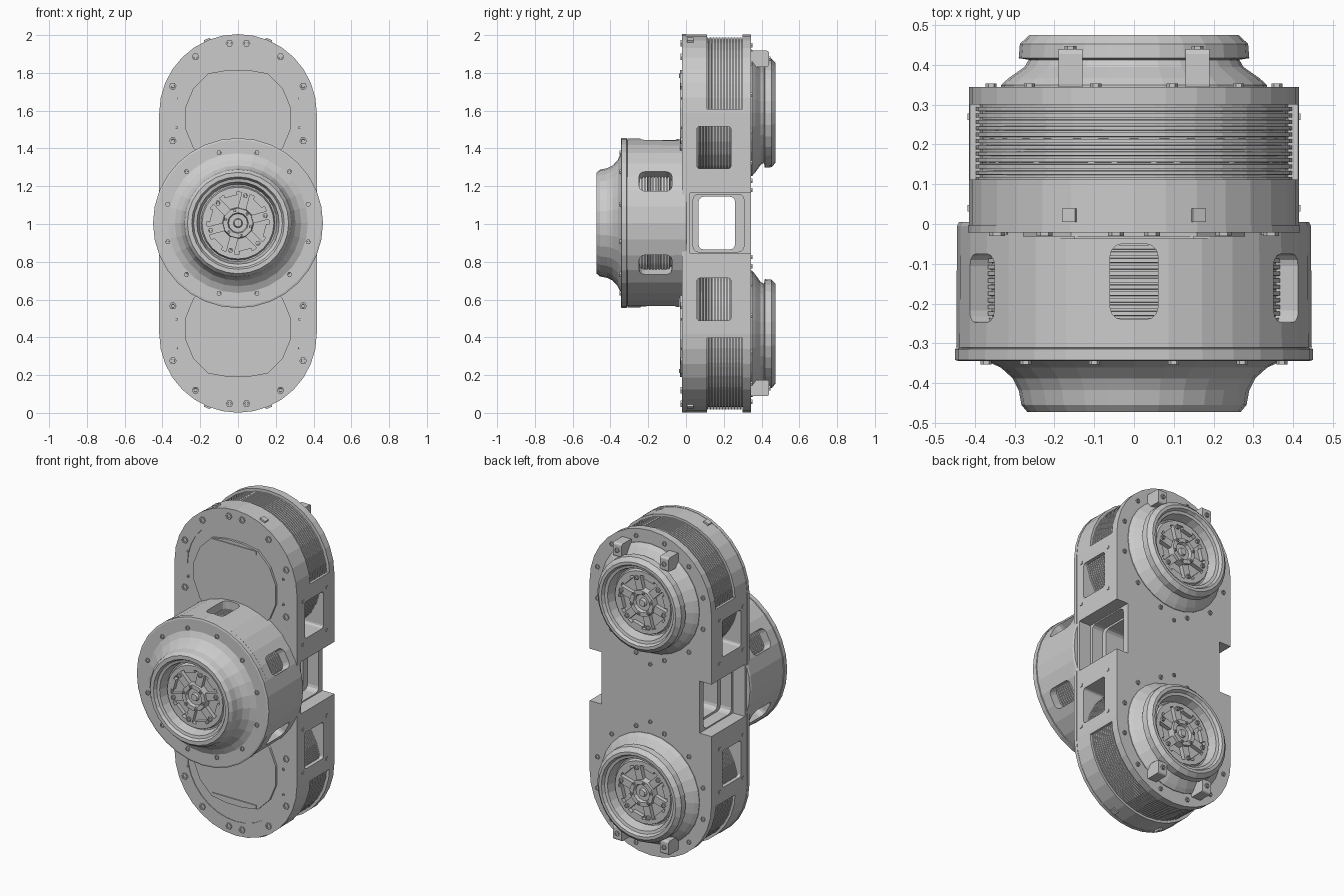
import bpy, bmesh
from math import sin, cos, pi, radians
from mathutils import Matrix

if "Cube" in bpy.data.objects:
    bpy.data.objects.remove(bpy.data.objects["Cube"])

TOP, BOT, R = 1.588, 0.418, 0.415      # end-circle heights and body radius


def finish(bm, name):
    bmesh.ops.remove_doubles(bm, verts=bm.verts, dist=1e-6)
    bmesh.ops.recalc_face_normals(bm, faces=bm.faces)
    me = bpy.data.meshes.new(name)
    bm.to_mesh(me)
    bm.free()
    ob = bpy.data.objects.new(name, me)
    bpy.context.collection.objects.link(ob)
    return ob


def lathe(name, prof, cz, cx=0, n=32, y0=0, s=1):
    """Spin a closed (radius, height) profile around a y axis through (cx, cz)."""
    bm = bmesh.new()
    rings = []
    for r, h in prof:
        y = y0 + s * h
        if r == 0:
            rings.append([bm.verts.new((cx, y, cz))])
        else:
            rings.append([bm.verts.new((cx + r * cos(2 * pi * i / n), y, cz + r * sin(2 * pi * i / n)))
                          for i in range(n)])
    for a, b in zip(rings, rings[1:]):
        for i in range(n):
            j = (i + 1) % n
            if len(a) == 1:
                bm.faces.new((a[0], b[i], b[j]))
            elif len(b) == 1:
                bm.faces.new((a[i], a[j], b[0]))
            else:
                bm.faces.new((a[i], a[j], b[j], b[i]))
    return finish(bm, name)


def prism(name, pts, y0, y1):
    """Extrude an (x, z) outline along y."""
    bm = bmesh.new()
    a = [bm.verts.new((x, y0, z)) for x, z in pts]
    b = [bm.verts.new((x, y1, z)) for x, z in pts]
    bm.faces.new(a)
    bm.faces.new(b)
    for i in range(len(pts)):
        j = (i + 1) % len(pts)
        bm.faces.new((a[i], a[j], b[j], b[i]))
    return finish(bm, name)


def box(name, size, loc, ang=0, bevel=0):
    """Box whose local x points along angle ang in the xz plane."""
    bm = bmesh.new()
    bmesh.ops.create_cube(bm, size=1)
    bmesh.ops.scale(bm, vec=size, verts=bm.verts)
    if bevel:
        edges = [e for e in bm.edges if abs(e.verts[0].co.x - e.verts[1].co.x) > 1e-4]
        bmesh.ops.bevel(bm, geom=edges, offset=bevel, segments=3, profile=0.5, affect='EDGES')
    bmesh.ops.transform(bm, matrix=Matrix.Translation(loc) @ Matrix.Rotation(-ang, 4, 'Y'), verts=bm.verts)
    return finish(bm, name)


def cut(ob, cutters):
    for c in cutters:
        c.hide_render = True
        m = ob.modifiers.new("cut", 'BOOLEAN')
        m.operation, m.solver, m.object = 'DIFFERENCE', 'EXACT', c
        bpy.context.view_layer.objects.active = ob
        bpy.ops.object.modifier_apply(modifier=m.name)
        bpy.data.objects.remove(c)


def arc(r, cz, a0, a1, n):
    return [(r * cos(radians(a0 + (a1 - a0) * i / n)), cz + r * sin(radians(a0 + (a1 - a0) * i / n)))
            for i in range(n + 1)]


def stadium(r):
    return arc(r, TOP, 0, 180, 16) + arc(r, BOT, 180, 360, 16)


def fins(y0, y1, r, n):
    """Profile of a core with circumferential cooling grooves."""
    prof, d = [(0, y0)], (y1 - y0) / n
    for i in range(n):
        y = y0 + i * d
        prof += [(r, y), (r, y + d * .6), (r - .012, y + d * .65), (r - .012, y + d * .95)]
    return prof + [(0, y1)]


def bolt(name, x, z, y, s, r=.02, h=.008):
    lathe(name, [(0, -.01), (r, -.01), (r, h), (r * .55, h), (r * .5, h * .3), (0, h * .3)], z, x, 6, y, s)


# Main body: long rounded housing with see-through waist, side windows and end bands
body = prism("main_housing", stadium(R), -.018, .345)
cuts = [box("waist_hole", (1.2, .195, .28), (0, .163, 1.005), bevel=.03)]
for sx in (1, -1):
    cuts.append(box("waist_notch", (.2, .4, .32), (sx * .435, .22, 1.005)))
    cuts.append(box("waist_step", (.16, .27, .305), (sx * .34, .172, 1.005), bevel=.03))
    for z in (1.405, .601):
        cuts.append(box("side_window", (.3, .18, .225), (sx * .385, .148, z), bevel=.015))
for cz, a in ((TOP, 0), (BOT, 180)):
    cuts.append(prism("band_cut", arc(.5, cz, a + 3, a + 177, 22) + arc(.388, cz, a + 177, a + 3, 22), .112, .3))
cut(body, cuts)

# Plate rims standing slightly proud of the housing
rim = prism("front_rim", stadium(R + .002), -.022, -.002)
cut(rim, [prism("rim_hole", stadium(.33), -.1, .1)])

for cz, up in ((TOP, 1), (BOT, -1)):
    # Finned inner cores seen in the windows and end bands
    lathe("inner_core", fins(.06, .3, .4, 15), cz)
    # Front cover disc, cut flat toward the outer end
    pts = [(x, min(z, 1.815)) for x, z in arc(.285, 1.56, 11.25, 348.75, 15)]
    prism("front_cover", [(x, z if up > 0 else 2.006 - z) for x, z in pts], -.032, 0)
    zz = lambda z: z if up > 0 else 2.006 - z
    box("cover_latch", (.3, .02, .022), (0, -.028, zz(1.785)))
    for sx in (1, -1):
        # Front plate bolts and small pins
        for x, z in ((.045, 1.957), (.225, 1.885), (.345, 1.73), (.345, 1.44)):
            bolt("front_bolt", sx * x, zz(z), -.022, -1)
        for z in (1.665, 1.51):
            bolt("front_pin", sx * .325, zz(z), -.018, -1, .008)
        # Rear lugs above and below the hubs
        box("rear_lug", (.06, .1, .085), (sx * .16, .39, zz(1.875)), bevel=.012)
        bolt("lug_bolt", sx * .16, zz(1.875), .44, 1, .015)
        # Screws on the side faces
        for y in (.04, .27):
            for z in (1.265, 1.53):
                box("side_screw", (.012, .016, .016), (sx * .413, y, zz(z)))
        # Bolts on the end faces
        box("end_bolt", (.025, .035, .035), (sx * .16, .022, cz + up * .38), radians(67) * up if sx > 0 else radians(113) * up)
    # Rear plate bolts
    for a in range(15, 360, 30):
        bolt("rear_bolt", .372 * cos(radians(a)), cz + .372 * sin(radians(a)), .345, 1, .014)
    bolt("rear_middle_bolt", 0, zz(1.18), .345, 1, .012)


def hub(name, cz, y0, s, outer):
    """Flared ring with a deep bore holding a spoked wheel."""
    lathe(name + "_ring", [(0, -.02)] + outer + [(.245, .13), (.235, .112), (.218, .108), (.205, .05), (0, .05)],
          cz, n=28, y0=y0, s=s)
    lathe(name + "_wheel_rim", [(.165, .04), (.165, .075), (.19, .075), (.2, .04)], cz, n=24, y0=y0, s=s)
    lathe(name + "_centre", [(0, .04), (.085, .04), (.08, .09), (.055, .09), (.05, .07), (.025, .07), (.02, .085), (0, .085)],
          cz, n=12, y0=y0, s=s)
    for i in range(6):
        a = i * pi / 3 + .26
        b = a + pi / 6
        box(name + "_spoke", (.1, .03, .045), (.125 * cos(a), y0 + s * .06, cz + .125 * sin(a)), a)
        box(name + "_tooth", (.03, .03, .07), (.16 * cos(b), y0 + s * .06, cz + .16 * sin(b)), b)
        bolt(name + "_bolt", .15 * cos(a), cz + .15 * sin(a), y0 + s * .078, s, .014)
        bolt(name + "_inner_bolt", .068 * cos(b), cz + .068 * sin(b), y0 + s * .09, s, .009)


rear = [(.335, -.02), (.335, .004), (.315, .022), (.275, .05), (.265, .068), (.29, .072), (.287, .108), (.263, .13)]
hub("upper_rear_hub", TOP, .345, 1, rear)
hub("lower_rear_hub", BOT, .345, 1, rear)

# Front drum with slots around its side and a finned core
MID = 1.005
drum = lathe("front_drum", [(0, .005), (.44, .005), (.445, -.005), (.447, -.31), (0, -.31)], MID, n=32)
cuts = []
for i in range(6):
    a = pi / 6 + i * pi / 3
    y0, y1 = (-.24, -.05) if i in (1, 4) else (-.248, -.075)
    cuts.append(box("drum_slot", (.16, y1 - y0, .12), (.44 * cos(a), (y0 + y1) / 2, MID + .44 * sin(a)), a, .03))
for sz in (1, -1):
    cuts.append(box("drum_relief", (.5, .1, .1), (0, .015, MID + sz * .45)))
cut(drum, cuts)
lathe("drum_core", fins(-.28, -.03, .395, 15), MID)
lathe("drum_flange", [(0, -.305), (.44, -.305), (.44, -.312), (.45, -.314), (.45, -.342), (.44, -.345), (0, -.345)], MID)
hub("front_hub", MID, -.343, -1, [(.37, -.01), (.37, .002), (.335, .018), (.305, .045), (.29, .075), (.283, .112), (.268, .13)])
for i in range(12):
    a = radians(15 + 30 * i)
    bolt("flange_bolt", .385 * cos(a), MID + .385 * sin(a), -.345, -1, .014)
